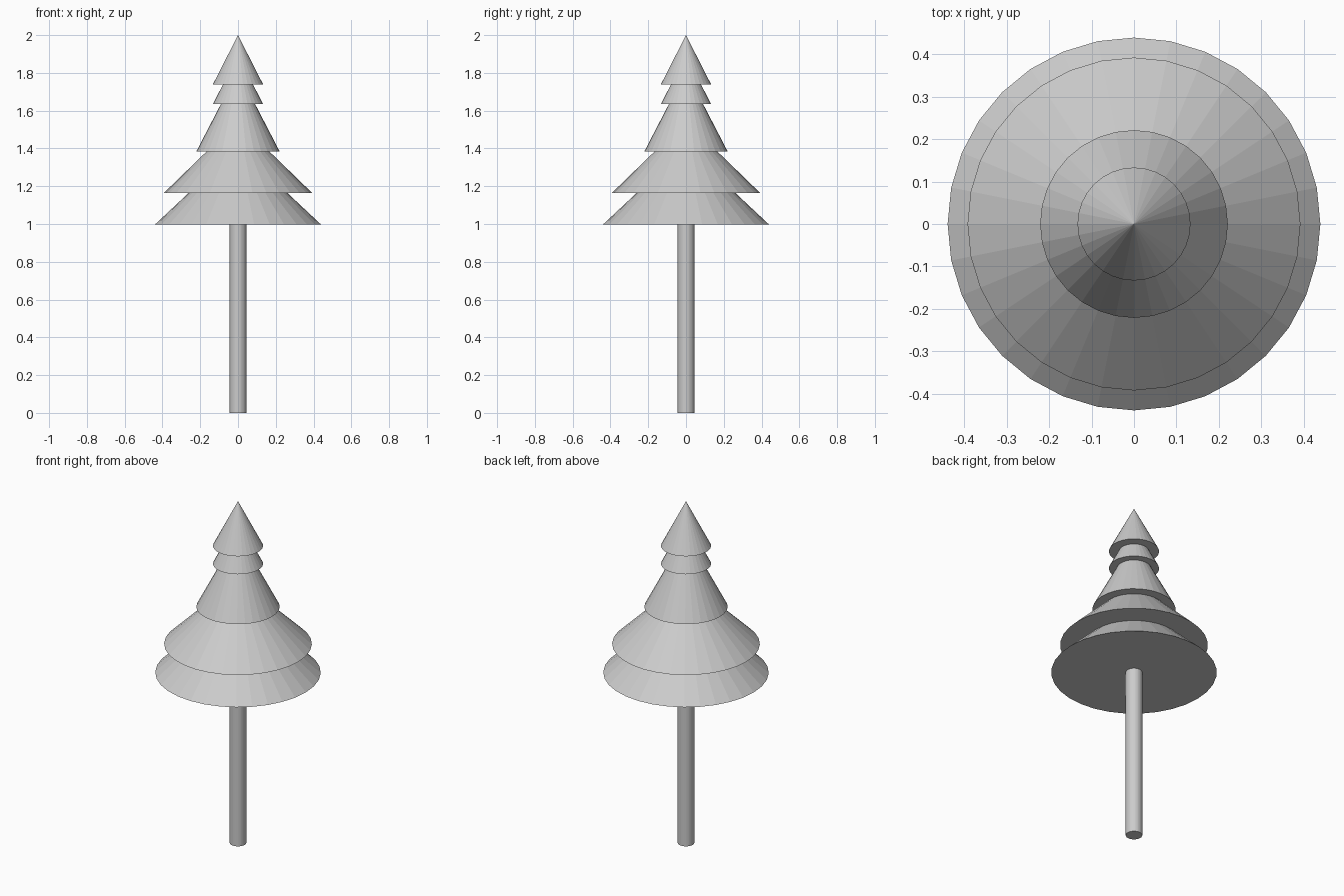
import bpy

if "Cube" in bpy.data.objects:
    bpy.data.objects.remove(bpy.data.objects["Cube"])

SIDES = 32

# Trunk
bpy.ops.mesh.primitive_cylinder_add(vertices=SIDES, radius=0.044, depth=1.0,
                                    location=(0, 0, 0.5))
bpy.context.object.name = "trunk"


def foliage_tier(name, radius, base, apex):
    bpy.ops.mesh.primitive_cone_add(vertices=SIDES, radius1=radius, radius2=0,
                                    depth=apex - base,
                                    location=(0, 0, (base + apex) / 2))
    bpy.context.object.name = name


# Foliage tiers, bottom to top: radius, base height, apex height
tiers = [
    (0.439, 0.998, 1.41),
    (0.392, 1.165, 1.545),
    (0.221, 1.383, 1.81),
    (0.133, 1.634, 1.895),
    (0.133, 1.739, 2.0),
]
for i, (radius, base, apex) in enumerate(tiers, 1):
    foliage_tier(f"foliage_tier_{i}", radius, base, apex)
